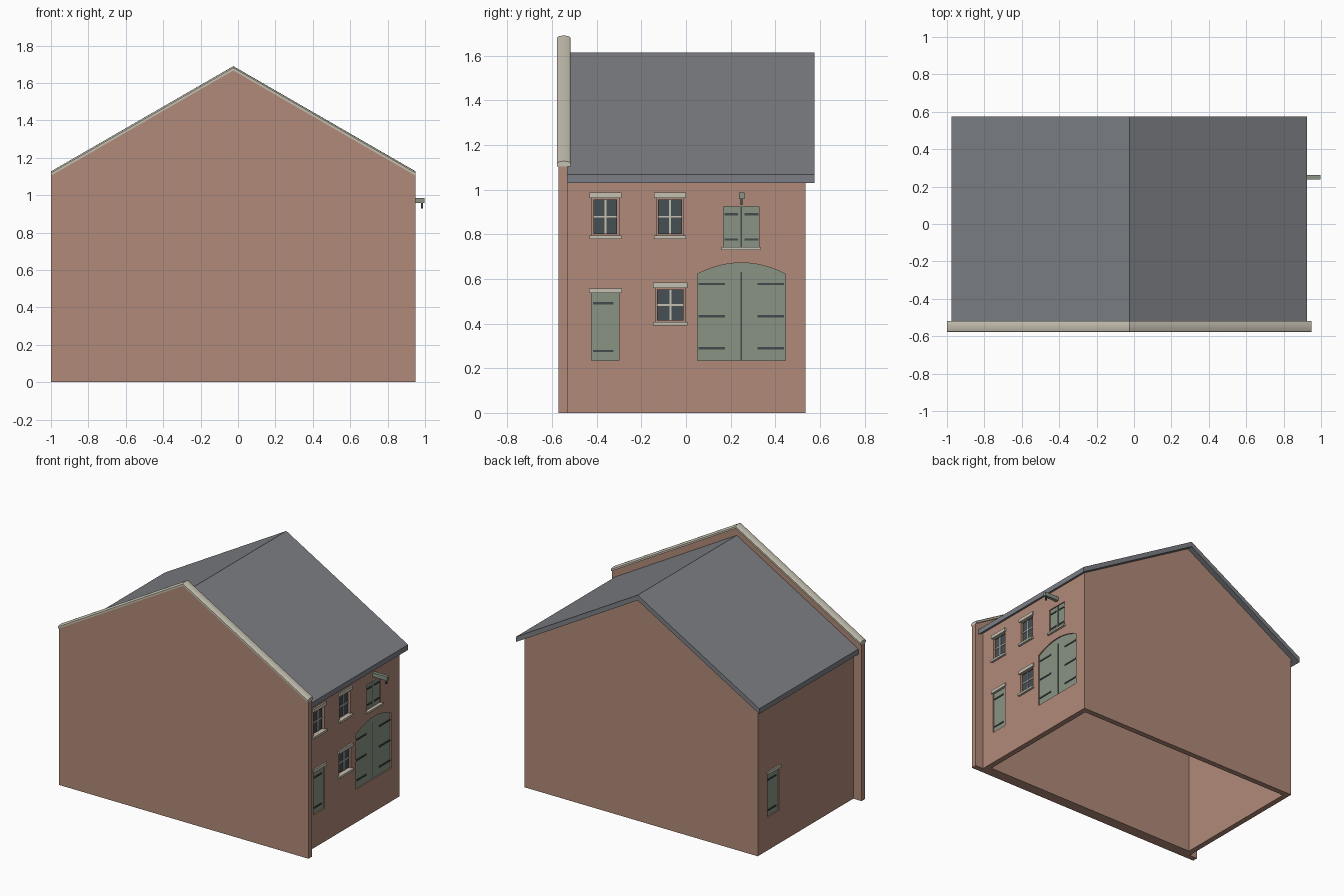
import bpy, bmesh, math

old = bpy.data.objects.get("Cube")
if old:
    bpy.data.objects.remove(old, do_unlink=True)

RIDGE_X, SLOPE, WALL = -0.025, 0.577, 0.91   # ridge position, roof pitch, half width of walls


def material(name, r, g, b):
    m = bpy.data.materials.new(name)
    m.use_nodes = True
    m.diffuse_color = (r, g, b, 1)
    m.node_tree.nodes["Principled BSDF"].inputs["Base Color"].default_value = (r, g, b, 1)
    return m


brick = material("brick", 0.434, 0.254, 0.188)
slate = material("slate", 0.202, 0.212, 0.232)
stone = material("pale stone", 0.56, 0.53, 0.44)
green = material("green paint", 0.25, 0.296, 0.231)
glass = material("dark glass", 0.061, 0.08, 0.091)
iron = material("dark iron", 0.055, 0.07, 0.075)


def loft(name, mat, sections):
    """Skin equal-length closed sections and cap both ends."""
    bm = bmesh.new()
    rings = [[bm.verts.new(p) for p in s] for s in sections]
    n = len(rings[0])
    for a, b in zip(rings, rings[1:]):
        for i in range(n):
            j = (i + 1) % n
            bm.faces.new((a[i], a[j], b[j], b[i]))
    bm.faces.new(rings[0])
    bm.faces.new(rings[-1])
    bmesh.ops.recalc_face_normals(bm, faces=bm.faces)
    me = bpy.data.meshes.new(name)
    bm.to_mesh(me)
    bm.free()
    me.materials.append(mat)
    ob = bpy.data.objects.new(name, me)
    bpy.context.collection.objects.link(ob)
    return ob


def prism_y(name, mat, pts, y0, y1):
    return loft(name, mat, [[(RIDGE_X + x, y, z) for x, z in pts] for y in (y0, y1)])


def gable_pts(half, apex, base):
    eave = apex - half * SLOPE
    return [(-half, base), (half, base), (half, eave), (0, apex), (-half, eave)]


def on_wall(name, mat, pts, d0, d1, side=1):
    """Prism on a long wall: pts are (y, z), d is distance out from the wall."""
    return loft(name, mat, [[(RIDGE_X + side * (WALL + d), side * y, z) for y, z in pts]
                            for d in (d0, d1)])


def rect(y0, y1, z0, z1):
    return [(y0, z0), (y1, z0), (y1, z1), (y0, z1)]


def cut(target, cutter):
    mod = target.modifiers.new("cut", 'BOOLEAN')
    mod.operation = 'DIFFERENCE'
    mod.solver = 'EXACT'
    mod.object = cutter
    cutter.hide_render = True
    bpy.context.view_layer.objects.active = target
    bpy.ops.object.modifier_apply(modifier=mod.name)
    bpy.data.objects.remove(cutter, do_unlink=True)


# Hollow brick body, open below
body = prism_y("brick_body", brick, gable_pts(WALL, 1.578, 0), -0.53, 0.535)
cut(body, prism_y("hollow_cutter", brick, gable_pts(WALL - 0.04, 1.75, -0.1), -0.49, 0.495))

# Roof slab
e = 0.95
prism_y("roof", slate, [(-e, 1.615 - e * SLOPE), (0, 1.615), (e, 1.615 - e * SLOPE),
                        (e, 1.578 - e * SLOPE), (0, 1.578), (-e, 1.578 - e * SLOPE)], -0.53, 0.575)

# Front parapet gable with rounded coping
half = 0.975
prism_y("front_gable", brick, gable_pts(half, 1.667, 0), -0.57, -0.53)
section = [(-0.577, 0), (-0.518, 0)]
section += [(-0.5475 + 0.0295 * math.cos(math.pi * k / 6), 0.014 + 0.009 * math.sin(math.pi * k / 6))
            for k in range(7)]
coping = loft("gable_coping", stone,
              [[(RIDGE_X + x, y, 1.667 - abs(x) * SLOPE + h) for y, h in section]
               for x in (-half, 0, half)])
bpy.ops.object.select_all(action='DESELECT')
coping.select_set(True)
bpy.context.view_layer.objects.active = coping
bpy.ops.object.shade_smooth_by_angle(angle=math.radians(28))


def opening(pts, side=1):
    cut(body, on_wall("opening_cutter", brick, pts, -0.02, 0.05, side))


def strap(name, y0, y1, z, side=1):
    on_wall(name, iron, rect(y0, y1, z - 0.005, z + 0.005), -0.009, -0.003, side)


# Windows with lintel, sill and crossed bars
def window(name, y, w, z0, z1):
    opening(rect(y - w, y + w, z0, z1))
    on_wall(name + "_glass", glass, rect(y - w + 0.008, y + w - 0.008, z0 + 0.007, z1 - 0.007), -0.022, -0.012)
    zm = (z0 + z1) / 2
    on_wall(name + "_upright_bar", stone, rect(y - 0.004, y + 0.004, z0 + 0.007, z1 - 0.007), -0.014, -0.008)
    on_wall(name + "_cross_bar", stone, rect(y - w + 0.008, y + w - 0.008, zm - 0.004, zm + 0.004), -0.014, -0.008)
    on_wall(name + "_lintel", stone, rect(y - w - 0.01, y + w + 0.01, z1, z1 + 0.024), -0.01, 0.01)
    on_wall(name + "_sill", stone, rect(y - w - 0.01, y + w + 0.01, z0 - 0.015, z0), -0.01, 0.016)


window("upper_front_window", -0.361, 0.061, 0.794, 0.963)
window("upper_middle_window", -0.072, 0.061, 0.794, 0.963)
window("lower_window", -0.07, 0.067, 0.406, 0.56)


# Narrow doors, one on each long wall
def narrow_door(name, side):
    shape = rect(-0.424, -0.3, 0.234, 0.536)
    opening(shape, side)
    on_wall(name, green, shape, -0.022, -0.008, side)
    on_wall(name + "_lintel", stone, rect(-0.434, -0.287, 0.536, 0.558), -0.01, 0.01, side)
    for z in (0.277, 0.491):
        strap(name + "_strap", -0.417, -0.324, z, side)


narrow_door("left_narrow_door", 1)
narrow_door("right_narrow_door", -1)

# Arched double door
mid, reach, spring, rise = 0.248, 0.197, 0.622, 0.05
arch = [(mid - reach, 0.234), (mid + reach, 0.234)]
for k in range(13):
    t = 1 - k / 6
    arch.append((mid + reach * t, spring + rise * (1 - t * t)))
opening(arch)
on_wall("arched_door", green, arch, -0.022, -0.008)
on_wall("arched_door_split", iron, rect(mid - 0.003, mid + 0.003, 0.236, 0.63), -0.009, -0.006)
for z in (0.29, 0.433, 0.577):
    for s in (-1, 1):
        strap("arched_door_strap", *sorted((mid + s * 0.073, mid + s * 0.191)), z)

# Loading hatch
hatch = rect(0.168, 0.327, 0.742, 0.924)
opening(hatch)
on_wall("hatch", green, hatch, -0.022, -0.008)
on_wall("hatch_split", iron, rect(mid - 0.003, mid + 0.003, 0.742, 0.924), -0.009, -0.006)
on_wall("hatch_sill", stone, rect(0.159, 0.335, 0.729, 0.742), -0.01, 0.016)
for z in (0.777, 0.89):
    for s in (-1, 1):
        strap("hatch_strap", *sorted((mid + s * 0.014, mid + s * 0.076)), z)

# Hoist beam and hook
on_wall("hoist_beam", green, rect(0.238, 0.261, 0.958, 0.986), -0.02, 0.113)
on_wall("hoist_hook", iron, rect(0.245, 0.254, 0.93, 0.958), 0.093, 0.103)
